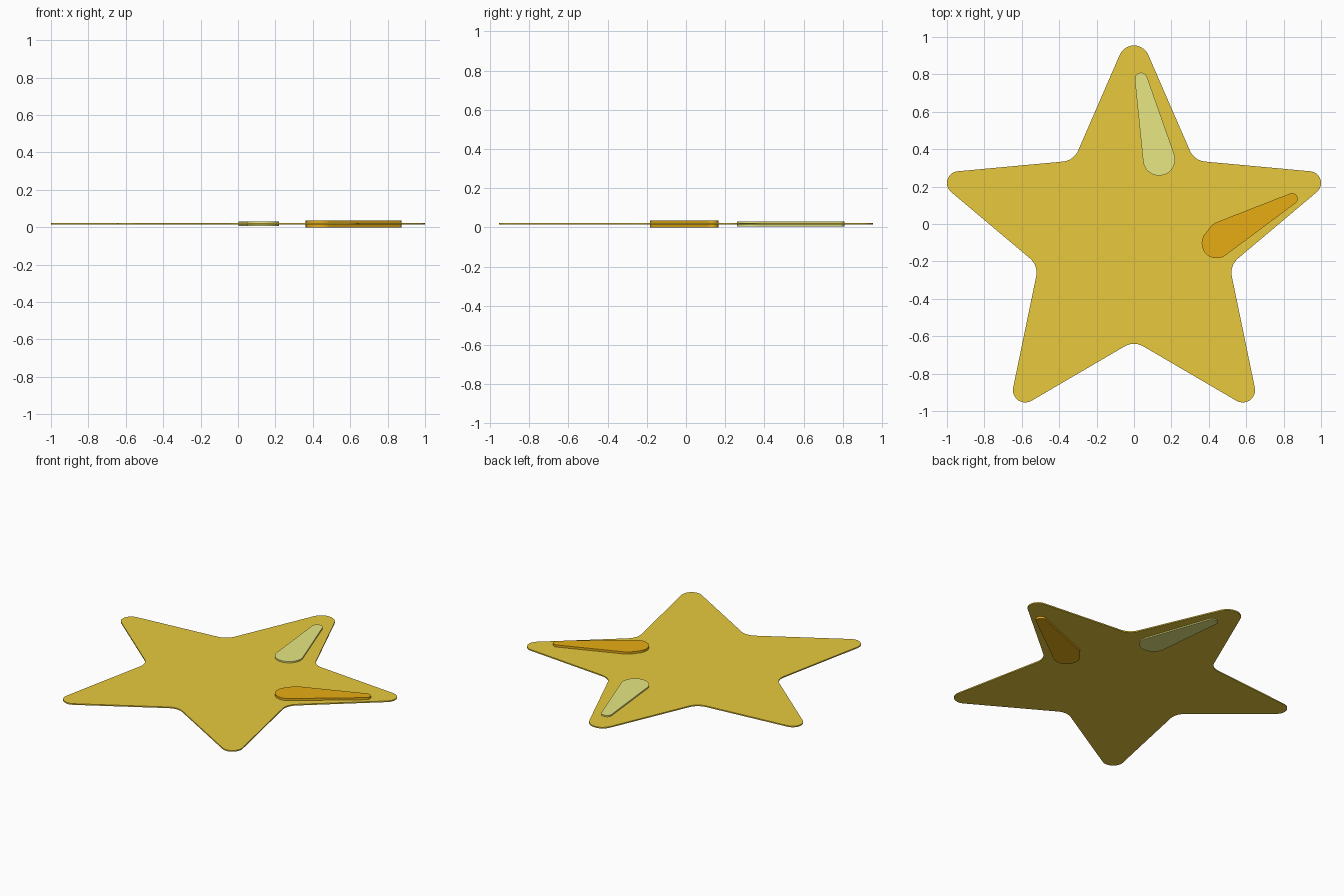
import bpy, bmesh, math
from mathutils import Vector
from mathutils.geometry import convex_hull_2d

default = bpy.data.objects.get("Cube")
if default:
    bpy.data.objects.remove(default, do_unlink=True)


def material(name, colour):
    mat = bpy.data.materials.new(name)
    mat.use_nodes = True
    mat.diffuse_color = (*colour, 1)
    mat.node_tree.nodes["Principled BSDF"].inputs["Base Color"].default_value = (*colour, 1)
    return mat


def rounded(corners, steps=10):
    """Outline through (x, y, radius) corners, each replaced by an arc."""
    outline = []
    for i, (x, y, r) in enumerate(corners):
        p = Vector((x, y))
        before = (Vector(corners[i - 1][:2]) - p).normalized()
        after = (Vector(corners[(i + 1) % len(corners)][:2]) - p).normalized()
        half = before.angle(after) / 2
        centre = p + (before + after).normalized() * (r / math.sin(half))
        reach = r / math.tan(half)
        start, end = p + before * reach - centre, p + after * reach - centre
        a = math.atan2(start.y, start.x)
        sweep = math.remainder(math.atan2(end.y, end.x) - a, math.tau)
        for k in range(steps + 1):
            t = a + sweep * k / steps
            outline.append(centre + Vector((math.cos(t), math.sin(t))) * r)
    return outline


def wrapped(circles, steps=48):
    """Outline stretched around (x, y, radius) circles."""
    pts = [Vector((x + r * math.cos(math.tau * k / steps), y + r * math.sin(math.tau * k / steps)))
           for x, y, r in circles for k in range(steps)]
    return [pts[i] for i in convex_hull_2d(pts)]


def plate(name, outline, bottom, top, mat):
    bm = bmesh.new()
    face = bm.faces.new([bm.verts.new((p.x, p.y, bottom)) for p in outline])
    raised = bmesh.ops.extrude_face_region(bm, geom=[face])["geom"]
    verts = [v for v in raised if isinstance(v, bmesh.types.BMVert)]
    bmesh.ops.translate(bm, verts=verts, vec=(0, 0, top - bottom))
    bmesh.ops.recalc_face_normals(bm, faces=bm.faces)
    mesh = bpy.data.meshes.new(name)
    bm.to_mesh(mesh)
    bm.free()
    mesh.materials.append(mat)
    obj = bpy.data.objects.new(name, mesh)
    bpy.context.collection.objects.link(obj)
    return obj


gold = material("gold", (1.0, 0.73, 0.059))
amber = material("amber", (1.0, 0.52, 0.009))
pale = material("pale_yellow", (1.0, 1.0, 0.28))

# Star body: right half from the top tip to the bottom notch, then mirrored
tip, notch = (0, 1.08, 0.083), (0, -0.625, 0.1)
side = [(0.322, 0.339, 0.1), (1.093, 0.268, 0.063), (0.511, -0.222, 0.1), (0.676, -1.02, 0.066)]
corners = [tip, *side, notch, *[(-x, y, r) for x, y, r in reversed(side)]]
plate("star_body", rounded(corners), 0.014, 0.022, gold)

# Highlight and shade drops pass through the body and show on both sides
plate("highlight_drop", wrapped([(0.038, 0.775, 0.034), (0.134, 0.345, 0.086)]), 0.006, 0.031, pale)
plate("shade_drop", wrapped([(0.845, 0.135, 0.03), (0.47, -0.06, 0.075), (0.442, -0.103, 0.08)]),
      0.0, 0.036, amber)
